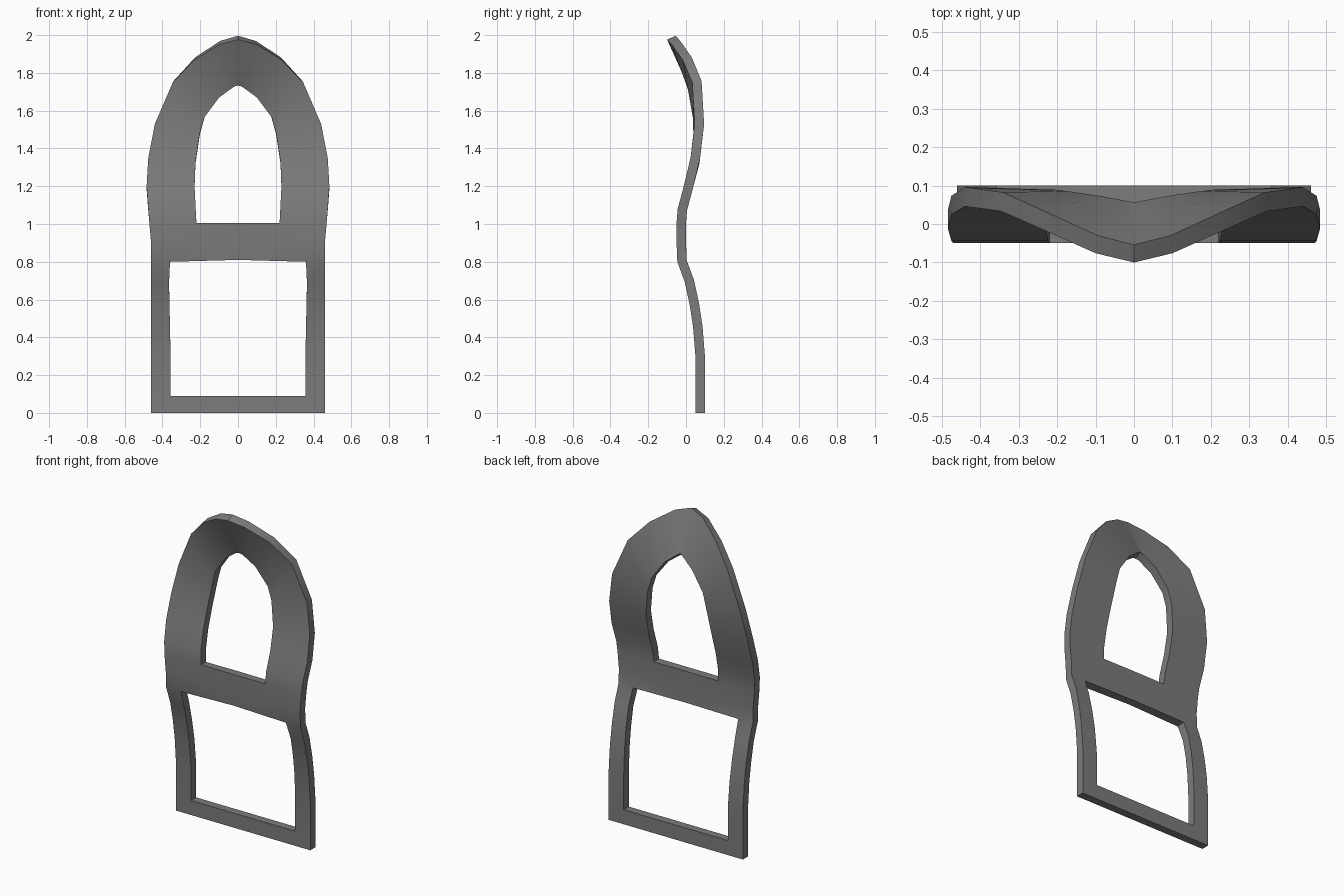
import bpy
import bmesh

if "Cube" in bpy.data.objects:
    bpy.data.objects.remove(bpy.data.objects["Cube"])

# Stations up one side of the front face: outer (x, y, z), inner (x, y, z)
STATIONS = [
    ((.46, .05, 0), (.357, .05, 0)),
    ((.46, .05, .09), (.357, .05, .09)),
    ((.46, .05, .3), (.357, .05, .3)),
    ((.46, .038, .45), (.36, .038, .45)),
    ((.46, .02, .57), (.363, .02, .57)),
    ((.46, -.006, .69), (.365, -.006, .69)),
    ((.46, -.046, .8), (.36, -.046, .8)),
    ((.46, -.05, .9), (.29, -.05, .9)),
    ((.469, -.05, 1.005), (.22, -.05, 1.005)),
    ((.475, -.044, 1.08), (.224, -.044, 1.08)),
    ((.484, -.012, 1.2), (.23, -.012, 1.2)),
    ((.475, .024, 1.35), (.225, .022, 1.33)),
    ((.44, .046, 1.53), (.202, .039, 1.48)),
    ((.345, .033, 1.75), (.178, .036, 1.565)),
    ((.232, -.017, 1.868), (.1, .026, 1.67)),
    ((.1, -.076, 1.95), (.02, .013, 1.728)),
    ((0, -.1, 1.976), (0, .01, 1.733)),
]
# Stations joined across the centre: base rail and middle panel
CROSSBARS = [(0, 1), (6, 7), (7, 8)]

metal = bpy.data.materials.new("dark grey")
metal.use_nodes = True
colour = (.2, .2, .2, 1)
metal.diffuse_color = colour
metal.node_tree.nodes["Principled BSDF"].inputs["Base Color"].default_value = colour

# Half of the front skin
bm = bmesh.new()
outer = [bm.verts.new(o) for o, i in STATIONS]
inner = [bm.verts.new(i) for o, i in STATIONS]
for k in range(len(STATIONS) - 1):
    bm.faces.new((inner[k], outer[k], outer[k + 1], inner[k + 1]))

centre = {}
for k in {k for bar in CROSSBARS for k in bar}:
    x, y, z = inner[k].co
    lift = .01 if k == 6 else 0
    centre[k] = bm.verts.new((0, y, z + lift))
for a, b in CROSSBARS:
    bm.faces.new((centre[a], inner[a], inner[b], centre[b]))

mesh = bpy.data.meshes.new("curved_frame")
bm.to_mesh(mesh)
bm.free()
mesh.materials.append(metal)
frame = bpy.data.objects.new("curved_frame", mesh)
bpy.context.collection.objects.link(frame)

# Mirror to full width, thicken towards the back
mirror = frame.modifiers.new("mirror", "MIRROR")
mirror.use_clip = True
solid = frame.modifiers.new("thickness", "SOLIDIFY")
solid.thickness = .05
solid.offset = -1

# Bake the modifiers so the rim edges can stay sharp
bpy.ops.object.select_all(action="DESELECT")
frame.select_set(True)
bpy.context.view_layer.objects.active = frame
bpy.ops.object.convert(target="MESH")
bpy.ops.object.shade_smooth_by_angle()
